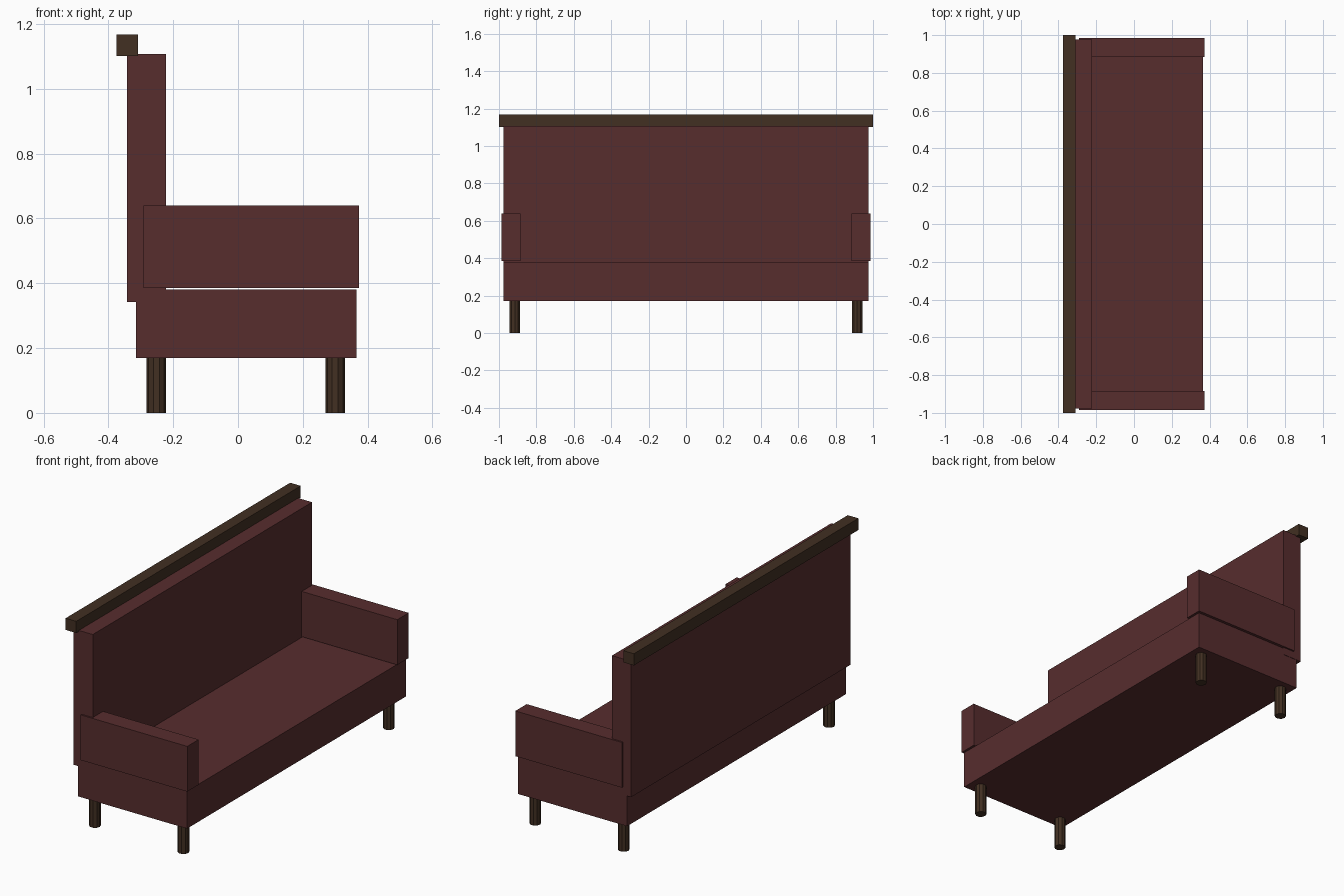
import bpy
import bmesh
from mathutils import Matrix, Vector

cube = bpy.data.objects.get("Cube")
if cube:
    bpy.data.objects.remove(cube, do_unlink=True)


def make_material(name, rgb):
    mat = bpy.data.materials.new(name)
    mat.use_nodes = True
    color = (*rgb, 1.0)
    mat.diffuse_color = color
    bsdf = next(n for n in mat.node_tree.nodes if n.type == "BSDF_PRINCIPLED")
    bsdf.inputs["Base Color"].default_value = color
    return mat


upholstery = make_material("dark red upholstery", (0.095, 0.026, 0.027))
wood = make_material("dark brown wood", (0.054, 0.029, 0.016))


def finish(bm, name, mat):
    mesh = bpy.data.meshes.new(name)
    bm.to_mesh(mesh)
    bm.free()
    mesh.materials.append(mat)
    obj = bpy.data.objects.new(name, mesh)
    bpy.context.collection.objects.link(obj)
    return obj


def box(name, low, high, mat):
    low, high = Vector(low), Vector(high)
    bm = bmesh.new()
    bmesh.ops.create_cube(bm, size=1, matrix=Matrix.Translation((low + high) / 2)
                          @ Matrix.Diagonal((*(high - low), 1)))
    return finish(bm, name, mat)


def leg(name, x, y, radius=0.03, height=0.17):
    bm = bmesh.new()
    bmesh.ops.create_cone(bm, cap_ends=True, segments=10, radius1=radius, radius2=radius,
                          depth=height, matrix=Matrix.Rotation(1.5707963, 4, "Z"))
    obj = finish(bm, name, wood)
    obj.location = (x, y, height / 2)


# Seat, backrest and wooden top rail
box("seat", (-0.315, -0.975, 0.17), (0.365, 0.975, 0.381), upholstery)
box("backrest", (-0.342, -0.977, 0.342), (-0.222, 0.977, 1.108), upholstery)
box("top_rail", (-0.375, -1, 1.102), (-0.309, 1, 1.168), wood)

# Armrests and legs at both ends
for side, end in ((-1, "right"), (1, "left")):
    y_low, y_high = sorted((side * 0.885, side * 0.986))
    box(f"{end}_armrest", (-0.291, y_low, 0.385), (0.374, y_high, 0.64), upholstery)
    for x, place in ((-0.252, "back"), (0.3, "front")):
        leg(f"{end}_{place}_leg", x, side * 0.915)
